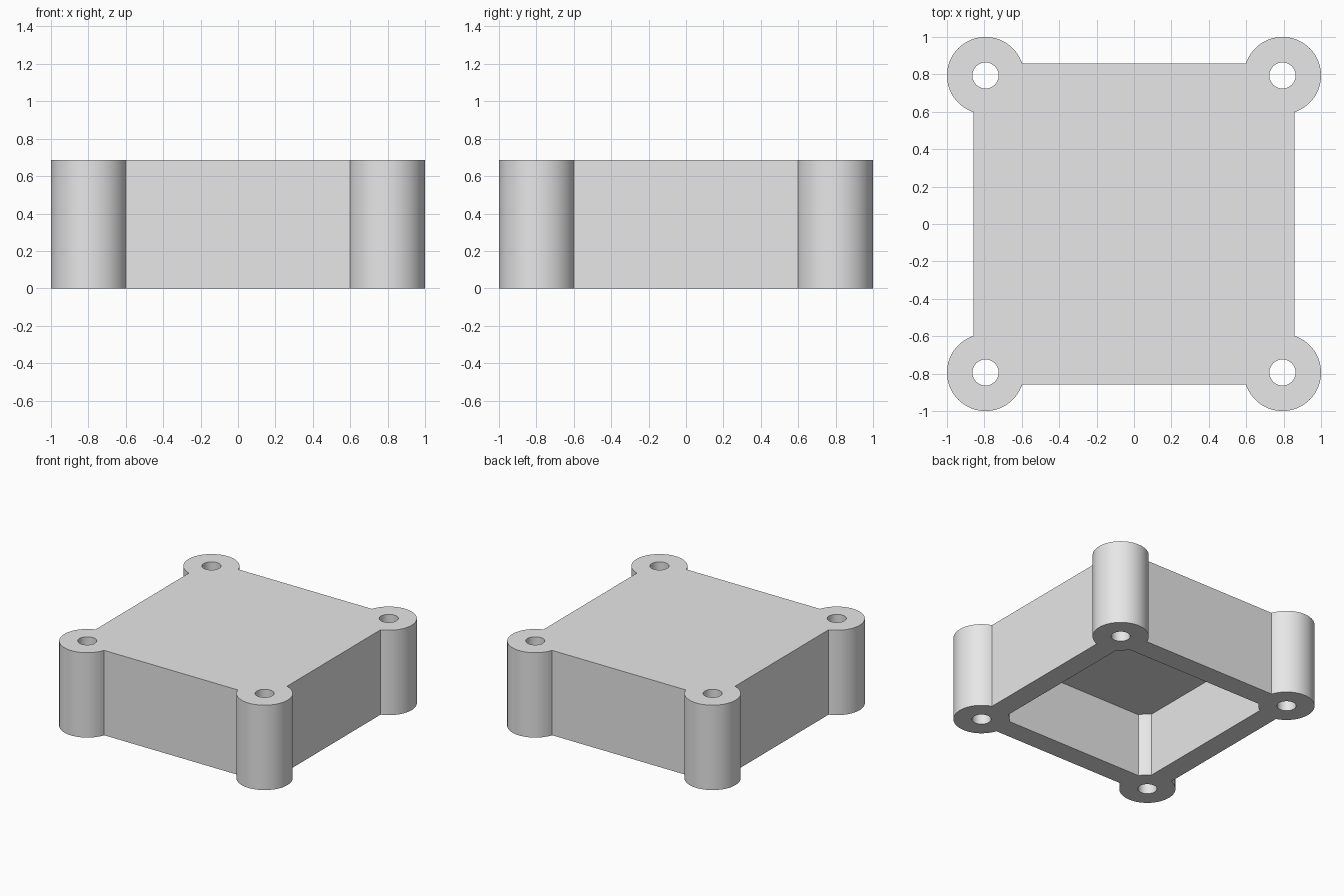
import bpy, bmesh
from math import acos, cos, sin, pi, radians

cube = bpy.data.objects.get("Cube")
if cube:
    bpy.data.objects.remove(cube, do_unlink=True)

HEIGHT, CEILING = 0.687, 0.515     # overall height, underside of the lid
BODY, CAVITY = 0.858, 0.687        # half widths of the box and its hollow
BOSS_POS, BOSS_R, HOLE_R = 0.794, 0.206, 0.07
CORNERS = ((1, 1), (-1, 1), (-1, -1), (1, -1))

grey = bpy.data.materials.new("light grey")
grey.use_nodes = True
grey.diffuse_color = (0.8, 0.8, 0.8, 1)
grey.node_tree.nodes["Principled BSDF"].inputs["Base Color"].default_value = (0.8, 0.8, 0.8, 1)


def square_with_bosses(half, steps, turn):
    """Square outline whose corners follow the round bosses."""
    start = -acos((half - BOSS_POS) / BOSS_R)
    end = pi / 2 - start + turn
    points = []
    for i, (sx, sy) in enumerate(CORNERS):
        for k in range(steps + 1):
            a = start + (end - start) * k / steps + i * pi / 2
            points.append((sx * BOSS_POS + BOSS_R * cos(a), sy * BOSS_POS + BOSS_R * sin(a)))
    return points


def circle(cx, cy, radius, steps=48):
    return [(cx + radius * cos(2 * pi * k / steps), cy + radius * sin(2 * pi * k / steps))
            for k in range(steps)]


bm = bmesh.new()


def wall(points, z0, z1):
    """Upright wall along a closed outline; returns its lower and upper edges."""
    low = [bm.verts.new((x, y, z0)) for x, y in points]
    high = [bm.verts.new((x, y, z1)) for x, y in points]
    n = len(points)
    for i in range(n):
        j = (i + 1) % n
        bm.faces.new((low[i], low[j], high[j], high[i]))
    return [[bm.edges.get((ring[i], ring[(i + 1) % n])) for i in range(n)] for ring in (low, high)]


def fill(edges):
    bmesh.ops.triangle_fill(bm, use_beauty=True, use_dissolve=False, edges=edges)


# Outer wall, hollow and screw holes
rim, lid = wall(square_with_bosses(BODY, 48, 0), 0, HEIGHT)
hollow_rim, ceiling = wall(square_with_bosses(CAVITY, 8, -2 * pi), 0, CEILING)
rim += hollow_rim
for sx, sy in CORNERS:
    hole_low, hole_high = wall(circle(sx * BOSS_POS, sy * BOSS_POS, HOLE_R), 0, HEIGHT)
    rim += hole_low
    lid += hole_high

# Flat faces
for edges in (rim, lid, ceiling):
    fill(edges)
bmesh.ops.recalc_face_normals(bm, faces=bm.faces[:])

mesh = bpy.data.meshes.new("enclosure_cover")
bm.to_mesh(mesh)
bm.free()
mesh.materials.append(grey)
cover = bpy.data.objects.new("enclosure_cover", mesh)
bpy.context.collection.objects.link(cover)

bpy.ops.object.select_all(action="DESELECT")
cover.select_set(True)
bpy.context.view_layer.objects.active = cover
bpy.ops.object.shade_smooth_by_angle(angle=radians(30))
